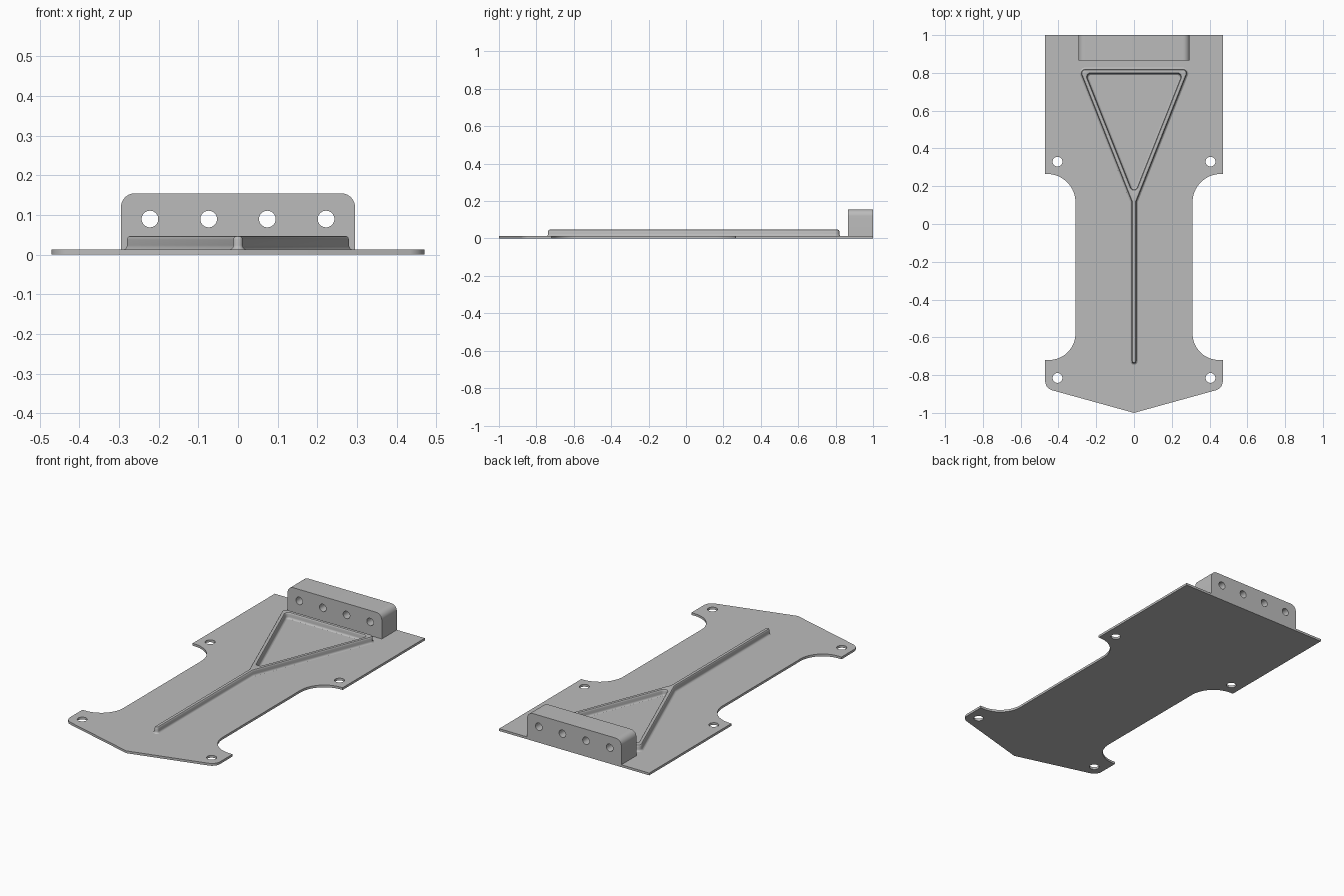
import bpy
import bmesh
import math
from mathutils import Vector, Matrix

if "Cube" in bpy.data.objects:
    bpy.data.objects.remove(bpy.data.objects["Cube"], do_unlink=True)

grey = bpy.data.materials.new("plain grey metal")
grey.use_nodes = True
grey.diffuse_color = (0.5, 0.5, 0.5, 1)
grey.node_tree.nodes["Principled BSDF"].inputs["Base Color"].default_value = (0.5, 0.5, 0.5, 1)


def mirrored(half):
    """Close a right-hand half outline (bottom to top) across x = 0."""
    return half + [(-x, y, r) for x, y, r in reversed(half) if x > 0]


def rounded(corners, steps=10):
    """Turn (x, y, radius) corners into a loop with arcs at the corners."""
    loop = []
    for i, (x, y, r) in enumerate(corners):
        p = Vector((x, y))
        if r == 0:
            loop.append(p)
            continue
        u = (Vector(corners[i - 1][:2]) - p).normalized()
        v = (Vector(corners[(i + 1) % len(corners)][:2]) - p).normalized()
        half = u.angle(v) / 2
        centre = p + (u + v).normalized() * r / math.sin(half)
        a = p + u * r / math.tan(half) - centre
        b = p + v * r / math.tan(half) - centre
        w = math.pi - 2 * half
        for k in range(steps + 1):
            t = k / steps
            loop.append(centre + (a * math.sin((1 - t) * w) + b * math.sin(t * w)) / math.sin(w))
    return loop


def circle(x, y, r, n=32):
    return [Vector((x + r * math.cos(math.tau * k / n), y + r * math.sin(math.tau * k / n)))
            for k in range(n)]


def offset(loop, d):
    """Move a counter-clockwise loop inward by d with mitred corners."""
    result = []
    for i, p in enumerate(loop):
        e = (p - loop[i - 1]).normalized()
        f = (loop[(i + 1) % len(loop)] - p).normalized()
        n, m = Vector((-e.y, e.x)), Vector((-f.y, f.x))
        result.append(p + (n + m) * d / (1 + n.dot(m)))
    return result


def loft(name, layers, matrix=Matrix.Identity(4)):
    """Join (loops, height) layers with walls and cap both ends around holes."""
    bm = bmesh.new()
    rings = [[[bm.verts.new((p.x, p.y, h)) for p in loop] for loop in loops]
             for loops, h in layers]
    for low, high in zip(rings, rings[1:]):
        for a, b in zip(low, high):
            for i in range(len(a)):
                bm.faces.new((a[i - 1], a[i], b[i], b[i - 1]))
    for cap in (rings[0], rings[-1]):
        edges = [bm.edges.get((ring[i - 1], ring[i])) for ring in cap for i in range(len(ring))]
        bmesh.ops.triangle_fill(bm, use_beauty=True, edges=edges, normal=(0, 0, 1))
    bmesh.ops.recalc_face_normals(bm, faces=bm.faces)
    bm.transform(matrix)
    mesh = bpy.data.meshes.new(name)
    bm.to_mesh(mesh)
    bm.free()
    mesh.materials.append(grey)
    mesh.shade_smooth()
    mesh.set_sharp_from_angle(angle=math.radians(30))
    obj = bpy.data.objects.new(name, mesh)
    bpy.context.collection.objects.link(obj)
    return obj


THICK = 0.013

# Base plate with wheel cut-outs and four mounting holes
plate = [rounded(mirrored([
    (0, -1, 0), (0.47, -0.87, 0.05), (0.47, -0.72, 0), (0.31, -0.72, 0.14),
    (0.31, 0.265, 0.15), (0.47, 0.265, 0), (0.47, 1, 0)]), 16)]
for side in (-1, 1):
    plate += [circle(side * 0.405, y, 0.026) for y in (0.33, -0.815)]
loft("base_plate", [(plate, 0), (plate, THICK)])

# Raised stiffening rib: a triangle running into a long stem
outer = rounded(mirrored([
    (0.02, -0.745, 0.0195), (0.02, 0.115, 0), (0.302, 0.828, 0.03)]))
inner = rounded(mirrored([(0, 0.174, 0.01), (0.244, 0.788, 0.01)]))
section = [(0, 0.008), (0, THICK), (0.004, 0.015), (0.007, 0.019), (0.008, 0.024),
           (0.008, 0.038), (0.0095, 0.043), (0.012, 0.046), (0.015, 0.047)]
loft("stiffening_rib", [([offset(outer, d), offset(inner, -d)], z) for d, z in section])

# Upright block at the back with four through holes
block = [rounded(mirrored([(0.295, THICK, 0), (0.295, 0.155, 0.035)]))]
block += [circle(x, 0.09, 0.021) for x in (-0.222, -0.074, 0.074, 0.222)]
loft("rear_mounting_block", [(block, -1), (block, -0.865)], Matrix.Rotation(math.pi / 2, 4, "X"))
